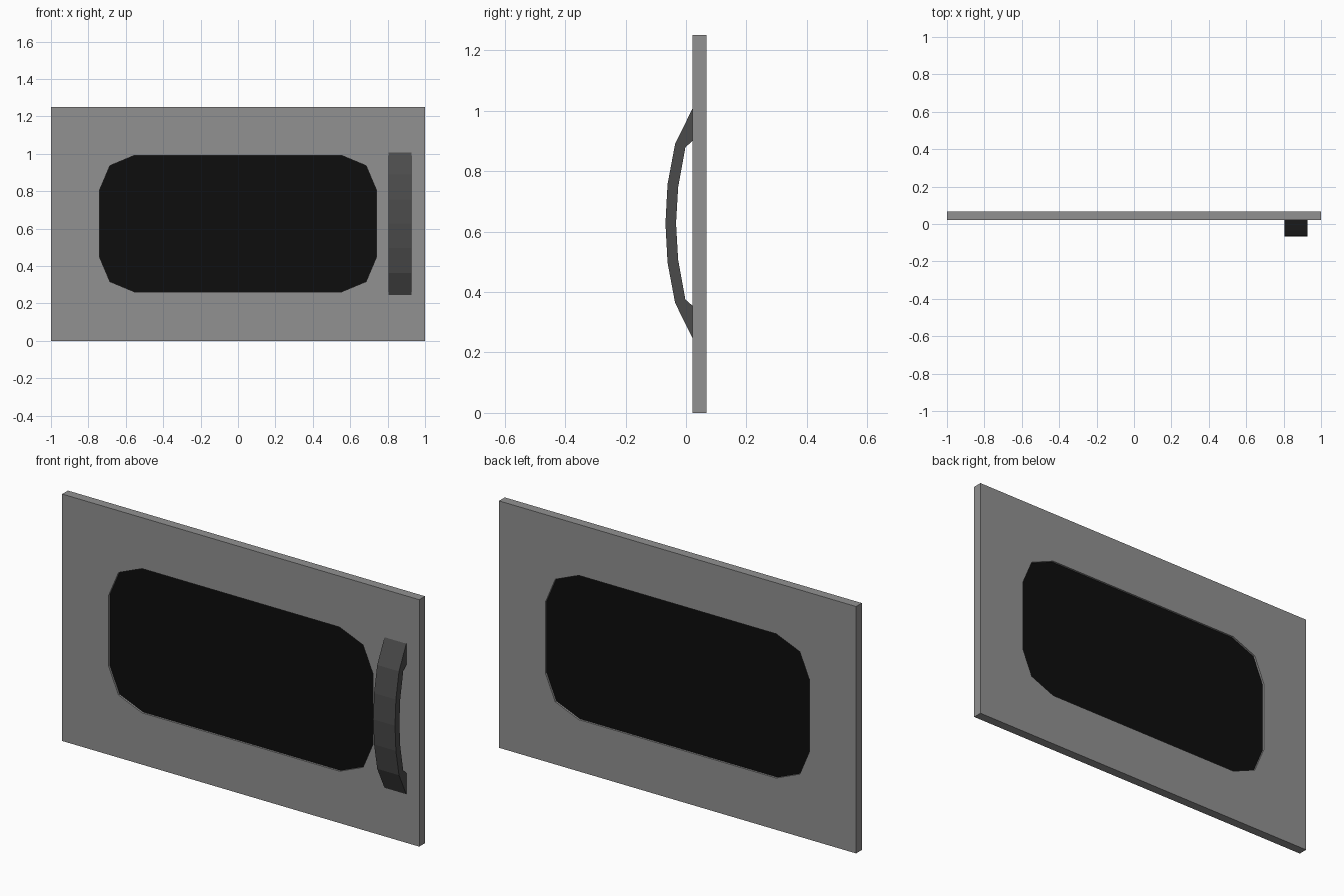
import bpy, bmesh

if "Cube" in bpy.data.objects:
    bpy.data.objects.remove(bpy.data.objects["Cube"])


def material(name, rgb):
    m = bpy.data.materials.new(name)
    m.diffuse_color = (*rgb, 1)
    m.use_nodes = True
    m.node_tree.nodes["Principled BSDF"].inputs["Base Color"].default_value = m.diffuse_color
    return m


GREY = material("grey_metal", (0.285, 0.283, 0.283))
DARK = material("dark_handle", (0.07, 0.07, 0.07))
BLACK = material("black_glass", (0.004, 0.004, 0.004))


def extruded(name, points, faces, offset, mat):
    """Make flat faces from 3D points and extrude them into a closed solid."""
    bm = bmesh.new()
    verts = [bm.verts.new(p) for p in points]
    flat = [bm.faces.new([verts[i] for i in f]) for f in faces]
    new = bmesh.ops.extrude_face_region(bm, geom=flat, use_keep_orig=True)["geom"]
    bmesh.ops.translate(bm, vec=offset,
                        verts=[v for v in new if isinstance(v, bmesh.types.BMVert)])
    bmesh.ops.recalc_face_normals(bm, faces=bm.faces)
    mesh = bpy.data.meshes.new(name)
    bm.to_mesh(mesh)
    bm.free()
    mesh.materials.append(mat)
    ob = bpy.data.objects.new(name, mesh)
    bpy.context.collection.objects.link(ob)
    return ob


# Window outline: one rounded corner mirrored into four, counter-clockwise
MID = 0.627
corner = [(0.74, 0.18), (0.685, 0.31), (0.553, 0.365)]
window = []
for sx, sz in ((1, 1), (-1, 1), (-1, -1), (1, -1)):
    pts = corner if sx * sz > 0 else corner[::-1]
    window += [(sx * x, MID + sz * z) for x, z in pts]

# Door panel: four strips between the outer corners and the window hole
outer = [(1, 1.25), (-1, 1.25), (-1, 0), (1, 0)]
strips = []
for k in range(4):
    hole_side = [4 + (3 * k + 1 + i) % 12 for i in range(4)]
    strips.append([k, (k + 1) % 4] + hole_side[::-1])
extruded("door_panel", [(x, 0.022, z) for x, z in outer + window],
         strips, (0, 0.046, 0), GREY)

# Window glass, slightly recessed on both sides
extruded("window_glass", [(x, 0.032, z) for x, z in window],
         [range(12)], (0, 0.026, 0), BLACK)

# Bowed handle: upper half of outer and inner curves, mirrored downwards
outer_half = [(0.022, 0.381), (-0.036, 0.263), (-0.061, 0.13), (-0.068, 0)]
inner_half = [(0.022, 0.273), (-0.002, 0.252), (-0.026, 0.12), (-0.033, 0)]


def full(half):
    return half + [(y, -z) for y, z in half[-2::-1]]


a, b = full(outer_half), full(inner_half)
n = len(a)
quads = [[i, i + 1, n + i + 1, n + i] for i in range(n - 1)]
extruded("handle", [(0.805, y, MID + z) for y, z in a + b],
         quads, (0.122, 0, 0), DARK)
